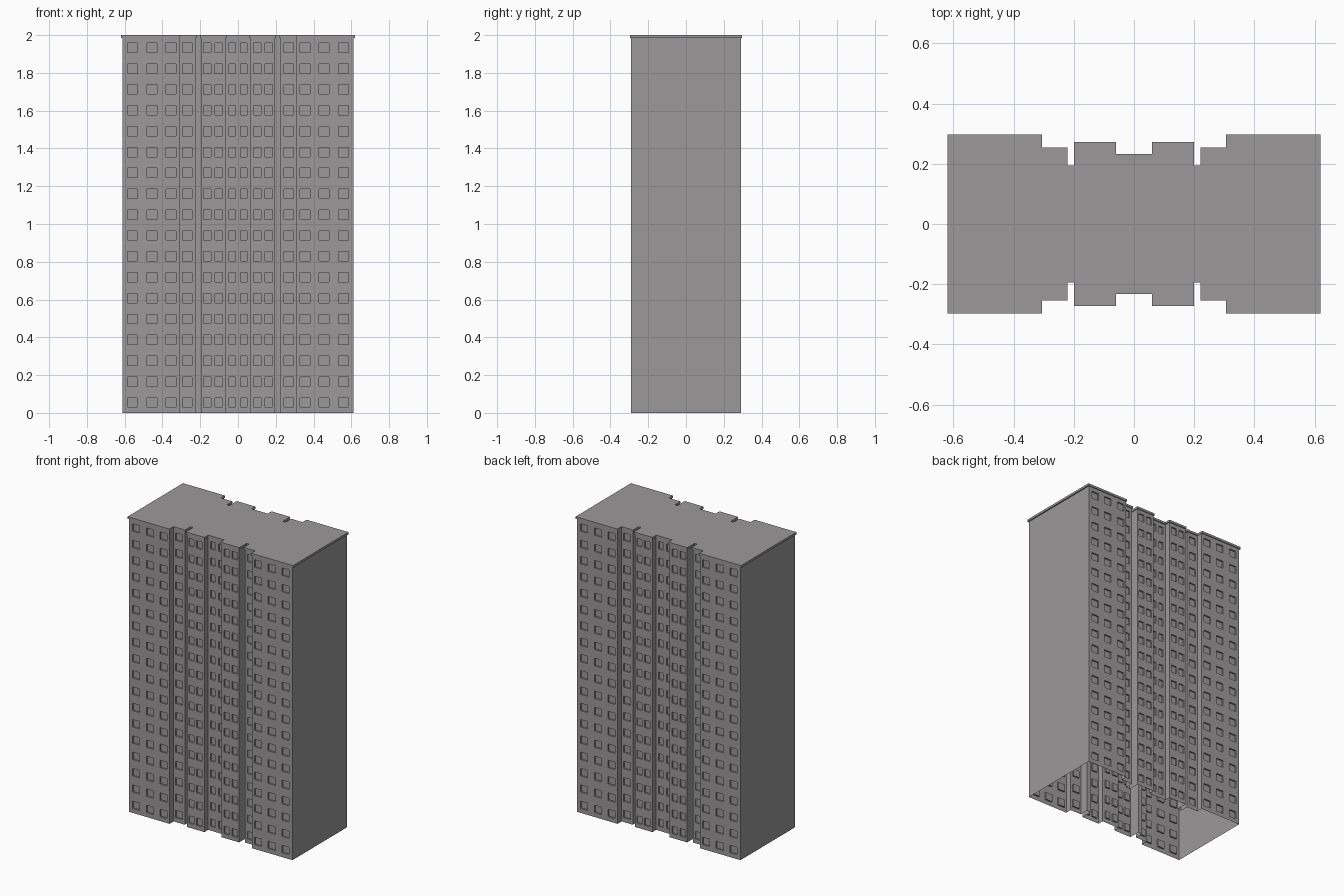
import bpy, bmesh

if "Cube" in bpy.data.objects:
    bpy.data.objects.remove(bpy.data.objects["Cube"])

# One flat colour for the whole building
concrete = bpy.data.materials.new("concrete grey")
concrete.diffuse_color = (0.33, 0.318, 0.318, 1)
concrete.use_nodes = True
concrete.node_tree.nodes["Principled BSDF"].inputs["Base Color"].default_value = concrete.diffuse_color

FLOORS, WALL_TOP, TOP = 18, 1.985, 2.0
PITCH, SILL, WIN_H, DEPTH = 0.1105, 0.03, 0.05, 0.01

# Facade bays for x >= 0: (x start, x end, distance from centre, window x ranges)
BAYS = [
    (0.0, 0.065, 0.227, [(0.012, 0.047)]),
    (0.065, 0.195, 0.267, [(0.083, 0.123), (0.142, 0.182)]),
    (0.195, 0.225, 0.190, []),
    (0.225, 0.308, 0.248, [(0.243, 0.293)]),
    (0.308, 0.612, 0.291, [(0.327, 0.380), (0.430, 0.483), (0.533, 0.586)]),
]


def make_object(name, bm):
    bmesh.ops.remove_doubles(bm, verts=bm.verts, dist=1e-5)
    mesh = bpy.data.meshes.new(name)
    bm.to_mesh(mesh)
    bm.free()
    mesh.materials.append(concrete)
    ob = bpy.data.objects.new(name, mesh)
    bpy.context.collection.objects.link(ob)
    return ob


def quad(bm, *pts):
    bm.faces.new([bm.verts.new(p) for p in pts])


def front_quad(bm, x0, x1, z0, z1, y):
    quad(bm, (x0, y, z0), (x1, y, z0), (x1, y, z1), (x0, y, z1))


def recess(bm, x0, x1, z0, z1, y):
    """Window pane set back from the wall, with its four reveals."""
    b = y + DEPTH
    front_quad(bm, x0, x1, z0, z1, b)
    quad(bm, (x0, y, z0), (x1, y, z0), (x1, b, z0), (x0, b, z0))
    quad(bm, (x0, b, z1), (x1, b, z1), (x1, y, z1), (x0, y, z1))
    quad(bm, (x0, y, z0), (x0, b, z0), (x0, b, z1), (x0, y, z1))
    quad(bm, (x1, b, z0), (x1, y, z0), (x1, y, z1), (x1, b, z1))


# Walls: front right quarter of the shell, open underneath
bm = bmesh.new()
zs = [0]
for f in range(FLOORS):
    zs += [f * PITCH + SILL, f * PITCH + SILL + WIN_H]
zs.append(WALL_TOP)

for x0, x1, d, wins in BAYS:
    if not wins:
        front_quad(bm, x0, x1, 0, WALL_TOP, -d)
        continue
    xs = [x0] + [x for w in wins for x in w] + [x1]
    for i in range(len(xs) - 1):
        if i % 2 == 0:          # solid pier
            front_quad(bm, xs[i], xs[i + 1], 0, WALL_TOP, -d)
            continue
        for j in range(len(zs) - 1):
            make = recess if j % 2 else front_quad
            make(bm, xs[i], xs[i + 1], zs[j], zs[j + 1], -d)

# Returns between neighbouring bays
for a, b in zip(BAYS, BAYS[1:]):
    x, ya, yb = a[1], -a[2], -b[2]
    quad(bm, (x, ya, 0), (x, yb, 0), (x, yb, WALL_TOP), (x, ya, WALL_TOP))

# Blank end wall
x, d = BAYS[-1][1], BAYS[-1][2]
quad(bm, (x, -d, 0), (x, 0, 0), (x, 0, WALL_TOP), (x, -d, WALL_TOP))

walls = make_object("tower_walls", bm)
mirror = walls.modifiers.new("mirror", 'MIRROR')
mirror.use_axis = (True, True, False)

# Roof slab: same stepped outline, slightly overhanging
quarter = [(0.06, 0.233), (0.06, 0.273), (0.20, 0.273), (0.20, 0.194),
           (0.22, 0.194), (0.22, 0.254), (0.306, 0.254), (0.306, 0.297),
           (0.62, 0.297)]
half = [(-x, -y) for x, y in reversed(quarter)] + [(x, -y) for x, y in quarter]
outline = half + [(-x, -y) for x, y in half]
bm = bmesh.new()
face = bm.faces.new([bm.verts.new((x, y, WALL_TOP)) for x, y in outline])
ext = bmesh.ops.extrude_face_region(bm, geom=[face], use_keep_orig=True)
bmesh.ops.translate(bm, vec=(0, 0, TOP - WALL_TOP),
                    verts=[v for v in ext["geom"] if isinstance(v, bmesh.types.BMVert)])
bmesh.ops.recalc_face_normals(bm, faces=bm.faces)
make_object("roof_slab", bm)
